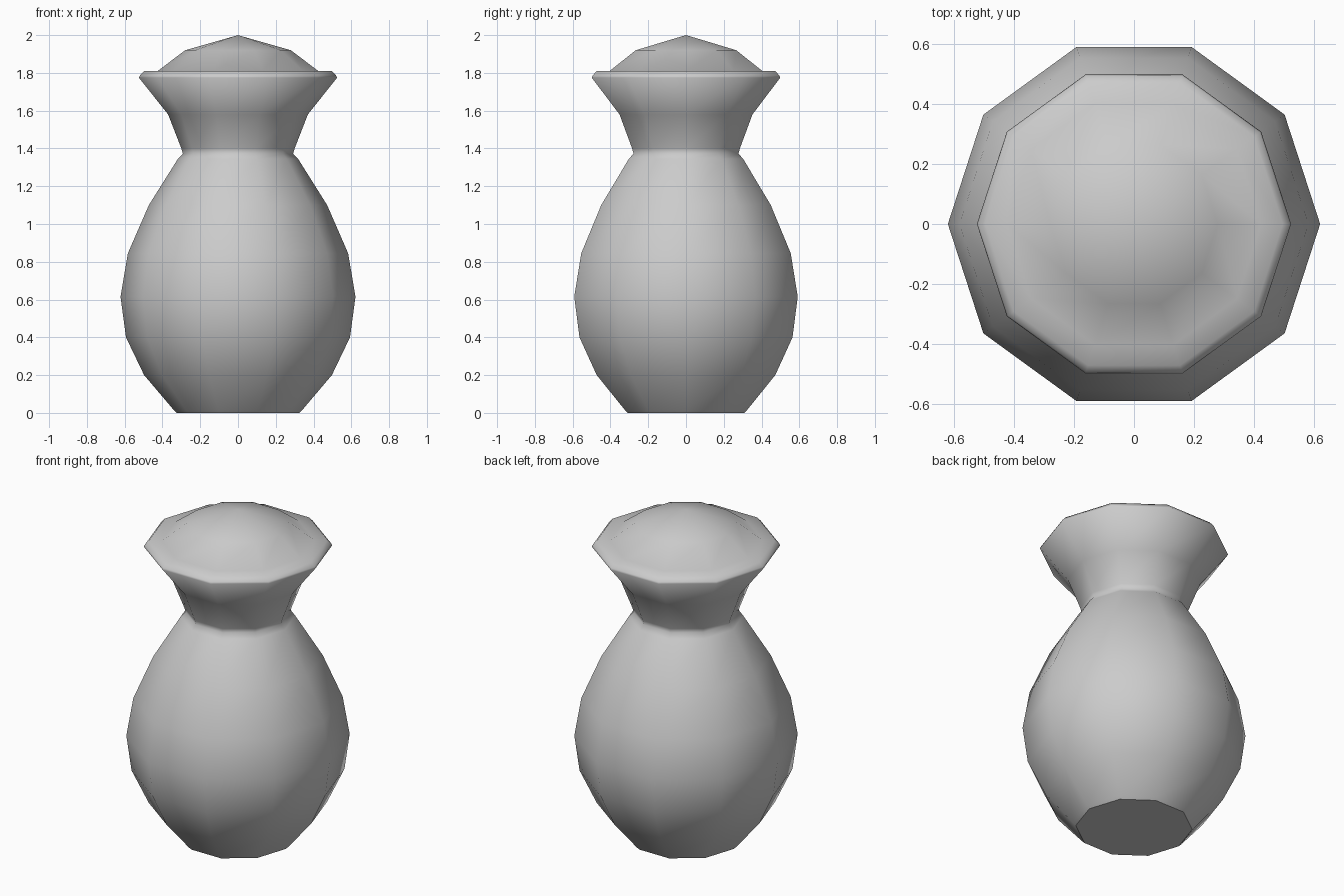
import bpy, bmesh, math

if "Cube" in bpy.data.objects:
    bpy.data.objects.remove(bpy.data.objects["Cube"])

SIDES = 10


def lathe(name, profile, cap_bottom=False, apex_z=None):
    """Revolve (radius, z) points into a ten-sided smooth shell."""
    bm = bmesh.new()
    rings = []
    for r, z in profile:
        rings.append([bm.verts.new((r * math.cos(i * math.tau / SIDES),
                                    r * math.sin(i * math.tau / SIDES), z))
                      for i in range(SIDES)])
    for a, b in zip(rings, rings[1:]):
        for i in range(SIDES):
            j = (i + 1) % SIDES
            bm.faces.new((a[i], a[j], b[j], b[i]))
    if apex_z is not None:
        tip = bm.verts.new((0, 0, apex_z))
        top = rings[-1]
        for i in range(SIDES):
            bm.faces.new((top[i], top[(i + 1) % SIDES], tip))
    for f in bm.faces:
        f.smooth = True
    if cap_bottom:
        base = bm.faces.new(rings[0][::-1])
        base.smooth = False
        for e in base.edges:
            e.smooth = False
    mesh = bpy.data.meshes.new(name)
    bm.to_mesh(mesh)
    bm.free()
    obj = bpy.data.objects.new(name, mesh)
    bpy.context.collection.objects.link(obj)
    return obj


# Closed jar: rounded belly, pinched neck, flared collar, narrow rim, domed top
lathe("domed_jar", [
    (0.325, 0.0), (0.34, 0.015), (0.497, 0.20), (0.593, 0.40), (0.622, 0.615),
    (0.583, 0.845), (0.472, 1.10), (0.318, 1.345), (0.292, 1.372),
    (0.30, 1.40), (0.37, 1.58), (0.525, 1.775), (0.52, 1.785), (0.497, 1.81),
    (0.425, 1.81), (0.28, 1.92),
], cap_bottom=True, apex_z=2.0)
